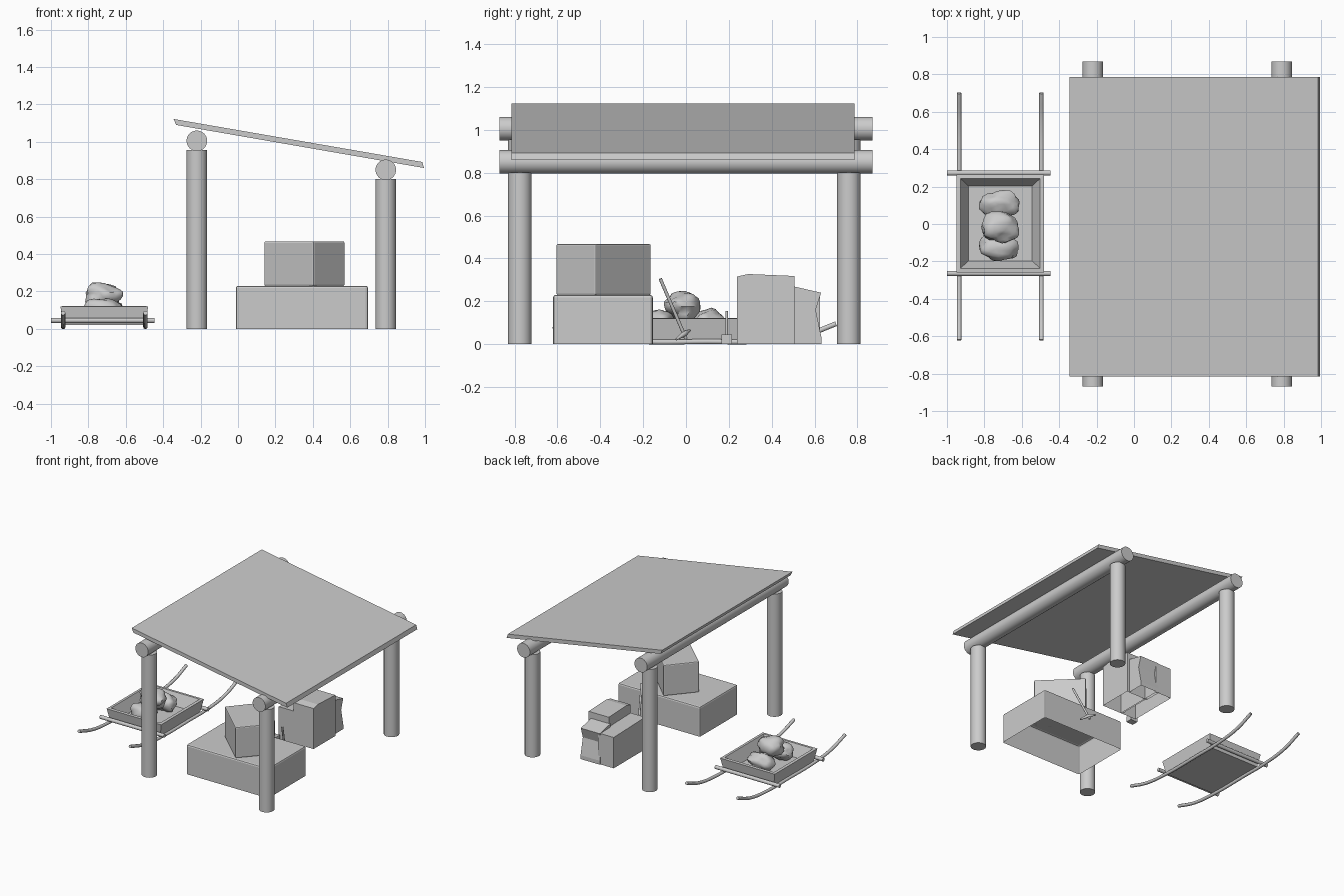
import bpy, bmesh, math, random
from mathutils import Vector, noise

if "Cube" in bpy.data.objects:
    bpy.data.objects.remove(bpy.data.objects["Cube"])


def finish(name, bm, smooth=False):
    bmesh.ops.recalc_face_normals(bm, faces=bm.faces)
    me = bpy.data.meshes.new(name)
    bm.to_mesh(me)
    bm.free()
    ob = bpy.data.objects.new(name, me)
    bpy.context.collection.objects.link(ob)
    if smooth:
        bpy.context.view_layer.objects.active = ob
        bpy.ops.object.select_all(action='DESELECT')
        ob.select_set(True)
        bpy.ops.object.shade_smooth_by_angle(angle=math.radians(40))
    return ob


def rod(name, a, b, r, sides=32):
    a, b = Vector(a), Vector(b)
    bm = bmesh.new()
    bmesh.ops.create_cone(bm, cap_ends=True, segments=sides, radius1=r, radius2=r, depth=(b - a).length)
    bm.transform(Vector((0, 0, 1)).rotation_difference(b - a).to_matrix().to_4x4())
    bmesh.ops.translate(bm, verts=bm.verts, vec=(a + b) / 2)
    return finish(name, bm, True)


def extrude(name, profile, to3d, lo, hi, bevel=0.0, open_bottom=False):
    """Extrude a 2D profile between lo and hi; to3d places each point."""
    bm = bmesh.new()
    A = [bm.verts.new(to3d(p, lo)) for p in profile]
    B = [bm.verts.new(to3d(p, hi)) for p in profile]
    bm.faces.new(A)
    bm.faces.new(B)
    n = len(profile)
    for i in range(n):
        bm.faces.new((A[i], A[(i + 1) % n], B[(i + 1) % n], B[i]))
    bmesh.ops.recalc_face_normals(bm, faces=bm.faces)
    if bevel:
        es = [e for e in bm.edges if max(v.co.z for v in e.verts) > 0.01]
        bmesh.ops.bevel(bm, geom=es, offset=bevel, segments=2, profile=0.5, affect='EDGES')
    if open_bottom:
        zmin = min(v.co.z for v in bm.verts)
        down = [f for f in bm.faces if all(v.co.z < zmin + 1e-4 for v in f.verts)]
        bmesh.ops.delete(bm, geom=down, context='FACES_ONLY')
        me_smooth = bevel > 0
        me = bpy.data.meshes.new(name)
        bm.to_mesh(me)
        bm.free()
        ob = bpy.data.objects.new(name, me)
        bpy.context.collection.objects.link(ob)
        return ob
    return finish(name, bm)


def on_xy(p, t): return (p[0], p[1], t)
def on_yz(p, t): return (t, p[0], p[1])
def on_xz(p, t): return (p[0], t, p[1])


def tube(name, pts, r, radii=None):
    cu = bpy.data.curves.new(name, 'CURVE')
    cu.dimensions = '3D'
    cu.bevel_depth = r
    cu.bevel_resolution = 3
    cu.resolution_u = 6
    cu.use_fill_caps = True
    sp = cu.splines.new('BEZIER')
    sp.bezier_points.add(len(pts) - 1)
    for i, (bp, p) in enumerate(zip(sp.bezier_points, pts)):
        bp.co = p
        bp.handle_left_type = bp.handle_right_type = 'AUTO'
        bp.radius = radii[i] if radii else 1
    ob = bpy.data.objects.new(name, cu)
    bpy.context.collection.objects.link(ob)
    return ob


# Shelter: posts, beams and sloping roof
for side, x, top in (("high", -0.22, 0.955), ("low", 0.79, 0.80)):
    for end, y in (("front", -0.775), ("back", 0.76)):
        rod(f"{side}_{end}_post", (x, y, 0), (x, y, top), 0.055)
    rod(f"{side}_beam", (x, -0.87, top + 0.05), (x, 0.87, top + 0.05), 0.055)
extrude("roof", [(-0.345, 1.122), (-0.33, 1.09), (0.995, 0.86), (0.985, 0.892)], on_xz, -0.815, 0.785)

# Stone blocks
extrude("lower_block", [(-0.012, -0.62), (0.695, -0.62), (0.695, -0.155), (-0.012, -0.155)],
        on_xy, 0, 0.23, 0.012, True)
extrude("upper_block", [(0.403, -0.607), (0.572, -0.42), (0.308, -0.162), (0.138, -0.36)],
        on_xy, 0.228, 0.468, 0.008)

# Half-carved stone
extrude("carving_rough_side", [(0.237, 0), (0.237, 0.25), (0.625, 0.24), (0.625, 0)],
        on_yz, 0.185, 0.32, 0, True)
extrude("carving_body", [(0.237, 0), (0.237, 0.315), (0.29, 0.327), (0.505, 0.318), (0.505, 0)],
        on_yz, 0.31, 0.485, 0, True)
extrude("carving_front", [(0.50, 0), (0.50, 0.27), (0.63, 0.24), (0.605, 0.16), (0.632, 0.03), (0.632, 0)],
        on_yz, 0.30, 0.465, 0, True)

# Mallet standing on its head
extrude("mallet_head", [(0.15, 0.165), (0.21, 0.165), (0.21, 0.215), (0.15, 0.215)], on_xy, 0, 0.045)
rod("mallet_handle", (0.18, 0.19, 0.04), (0.18, 0.19, 0.155), 0.006, 12)

# Pickaxe leaning by the blocks
rod("pick_handle", (0.465, -0.12, 0.305), (0.41, 0.0, 0.025), 0.008, 12)
tube("pick_head", [(0.46, -0.045, 0.022), (0.413, -0.005, 0.05), (0.37, 0.018, 0.065)], 0.013, [0.4, 1, 0.4])

# Sled runners and cross bars
for side, x in (("left", -0.935), ("right", -0.495)):
    tube(f"{side}_runner", [(x, -0.62, 0.085), (x, -0.45, 0.035), (x, -0.25, 0.014), (x, 0.1, 0.012),
                            (x, 0.35, 0.014), (x, 0.55, 0.04), (x, 0.70, 0.095)], 0.012)
for end, y in (("front", -0.264), ("back", 0.273)):
    rod(f"{end}_cross_bar", (-1.0, y, 0.045), (-0.447, y, 0.045), 0.014, 16)

# Tray: nested rectangles from outer base over the rim to the inner floor
bm = bmesh.new()
loops = []
for hx, hy, z in ((0.215, 0.245, 0.02), (0.235, 0.262, 0.12), (0.213, 0.24, 0.122), (0.17, 0.20, 0.035)):
    loops.append([bm.verts.new((-0.715 + sx * hx, 0.003 + sy * hy, z))
                  for sx, sy in ((-1, -1), (1, -1), (1, 1), (-1, 1))])
for a, b in zip(loops, loops[1:]):
    for i in range(4):
        bm.faces.new((a[i], a[(i + 1) % 4], b[(i + 1) % 4], b[i]))
bm.faces.new(loops[0])
bm.faces.new(loops[-1])
finish("sled_tray", bm)

# Rubble in the tray
random.seed(4)
for i, (c, s) in enumerate((((-0.72, 0.105, 0.098), (0.105, 0.07, 0.065)),
                            ((-0.725, -0.015, 0.175), (0.105, 0.08, 0.07)),
                            ((-0.72, -0.125, 0.098), (0.105, 0.07, 0.065)))):
    bm = bmesh.new()
    bmesh.ops.create_icosphere(bm, subdivisions=3, radius=1)
    off = Vector([random.uniform(-9, 9) for _ in range(3)])
    for v in bm.verts:
        d = v.co * (1 + 0.35 * noise.noise(v.co * 1.5 + off))
        v.co = Vector(c) + Vector([d[k] * s[k] for k in range(3)])
    finish(f"rubble_{i + 1}", bm, True)
